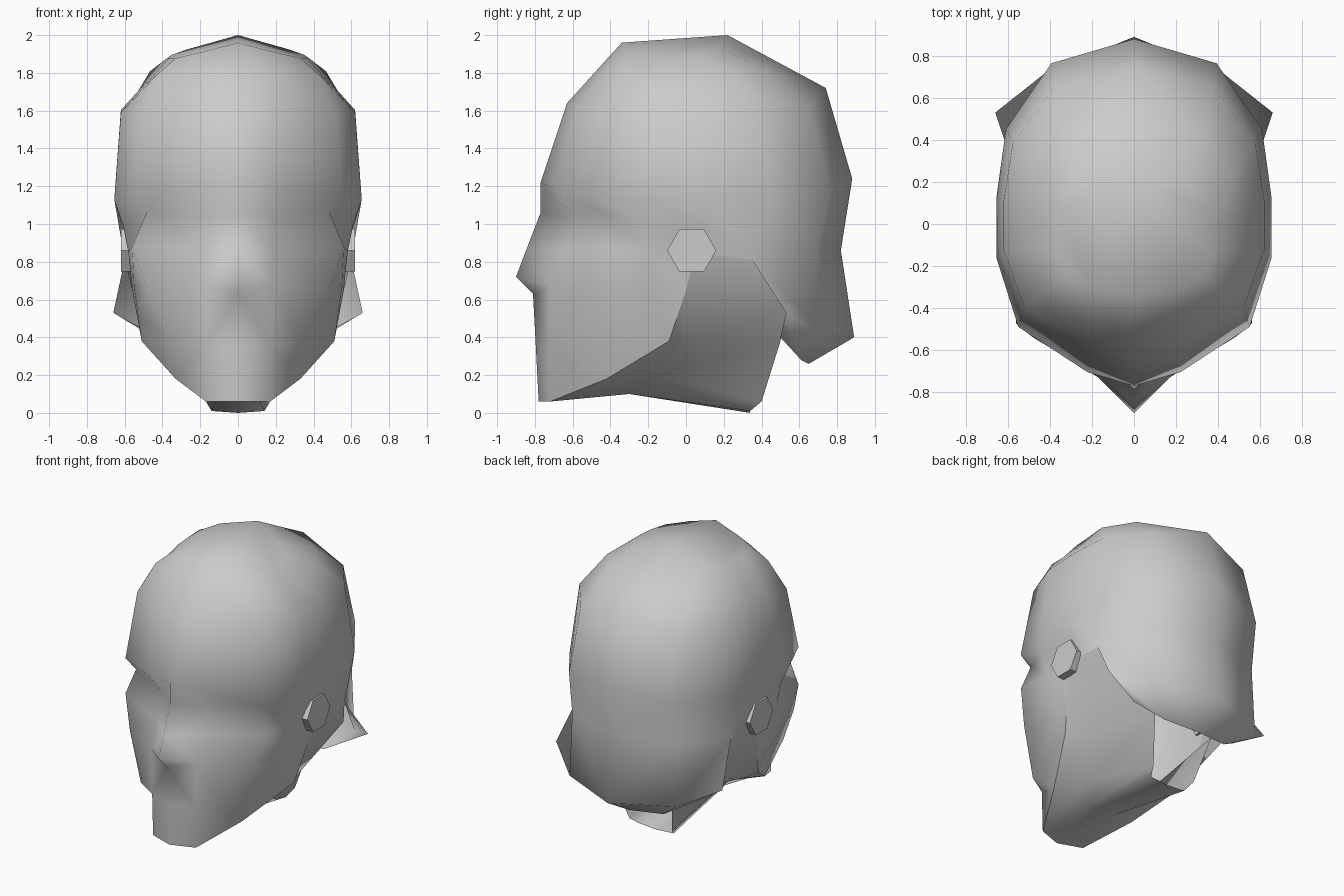
import bpy
from math import radians, pi

if "Cube" in bpy.data.objects:
    bpy.data.objects.remove(bpy.data.objects["Cube"])


def mirrored_grid(name, rows, skip=lambda r, c: False, cap=False):
    """Skin rows of half cross-sections (x >= 0), then mirror across x."""
    verts, index, faces = [], {}, []

    def vid(p):
        key = tuple(round(v, 4) for v in p)
        if key not in index:
            index[key] = len(verts)
            verts.append(key)
        return index[key]

    ids = [[vid(p) for p in row] for row in rows]
    if cap:
        faces.append(ids[0])
    for r in range(len(ids) - 1):
        for c in range(len(ids[0]) - 1):
            if skip(r, c):
                continue
            quad = [ids[r][c], ids[r + 1][c], ids[r + 1][c + 1], ids[r][c + 1]]
            face = list(dict.fromkeys(quad))
            if len(face) > 2:
                faces.append(face)
    mesh = bpy.data.meshes.new(name)
    mesh.from_pydata(verts, [], faces)
    mesh.polygons.foreach_set("use_smooth", [True] * len(mesh.polygons))
    obj = bpy.data.objects.new(name, mesh)
    bpy.context.collection.objects.link(obj)
    mod = obj.modifiers.new("mirror", 'MIRROR')
    mod.merge_threshold = 0.002
    return obj


# Cranium plan: unit half-width, and position from front (0) to back (1)
PLAN = [(0, 0), (.34, .04), (.84, .17), (1, .37), (1, .54),
        (.93, .74), (.6, .93), (0, 1)]


def skull_ring(width, front, back, dip, boxy=1.0):
    (yf, zf), (yb, zb) = front, back
    return [(width * x ** boxy, yf + (yb - yf) * t,
             zf + (zb - zf) * t - dip * x ** boxy) for x, t in PLAN]


crown = skull_ring(.37, (-.34, 1.96), (.22, 2.0), .10, .6)
upper = skull_ring(.62, (-.63, 1.64), (.74, 1.72), .08)
upper[6] = (.38, .65, 1.62)
brow = skull_ring(.655, (-.77, 1.22), (.88, 1.24), .10)
# Ring halfway down the dome, rounded out at the corners
bulge = [0, .03, .06, 0, 0, .05, .05, 0]
dome = [tuple((a + b) / 2 + (h if i == 2 else 0)
              for i, (a, b) in enumerate(zip(p, q)))
        for p, q, h in zip(crown, upper, bulge)]

# Eye, cheekbone, nose, lip, mouth and jaw levels; last three columns are the nape
temple = [(.6, .35, .81), (.42, .69, .86), (0, .82, .86)]
eyes = [(0, -.77, 1.06), (.2, -.58, 1.03), (.48, -.47, 1.07), (.61, -.2, 1.0),
        (.61, .10, .98)] + temple
cheekbone = [(0, -.843, .87), (.18, -.65, .86), (.56, -.475, .88),
             (.58, -.2, .85), (.57, .05, .85)] + temple
cheek = [(.18, -.72, .67), (.48, -.54, .66), (.55, -.2, .67), (.56, 0, .65)]
nape = [(.66, .53, .53), (.42, .72, .42), (0, .89, .40)]
rim = [(.42, .50, .40), (.25, .61, .28), (0, .65, .26)]
mouth = [(0, -.795, .35), (.17, -.73, .36), (.33, -.63, .36),
         (.53, -.15, .52), (.56, 0, .65)]
jaw = [(0, -.78, .06), (.17, -.72, .06), (.33, -.42, .18), (.51, -.09, .38),
       (.56, 0, .65)]
nose = [(0, -.90, .72)] + cheek + nape
lip = [(0, -.81, .63)] + cheek + rim

mirrored_grid("head", [crown, dome, upper, brow, eyes, cheekbone, nose, lip,
                       mouth + rim, jaw + rim],
              skip=lambda r, c: r > 4 and c == 4, cap=True)

# Under-jaw and tapering neck, open at the back
behind_ear = [(.57, .05, .85)]
throat = [(0, -.30, .10), (.10, -.30, .10), (.2, -.2, .2), (.45, 0, .36),
          (.56, 0, .65)]
neck_side = [(0, .34, 0), (.14, .34, .01), (.17, .40, .06), (.24, .50, .38),
             (.46, .54, .56), (.6, .35, .82)]
mirrored_grid("neck", [jaw + behind_ear, throat + behind_ear, neck_side])

# Hexagonal ear discs, points facing front and back
for side in (-1, 1):
    bpy.ops.mesh.primitive_cylinder_add(
        vertices=6, radius=.13, depth=.07,
        location=(side * .585, .03, .86), rotation=(pi / 2, 0, pi / 2))
    ear = bpy.context.object
    ear.name = "ear_left" if side < 0 else "ear_right"
    bpy.ops.object.transform_apply(location=False, rotation=True, scale=False)
    if max(v.co.y for v in ear.data.vertices) < .125:
        for v in ear.data.vertices:
            v.co.y, v.co.z = v.co.z, v.co.y
        ear.data.flip_normals()
    bpy.ops.object.shade_smooth_by_angle(angle=radians(30))
